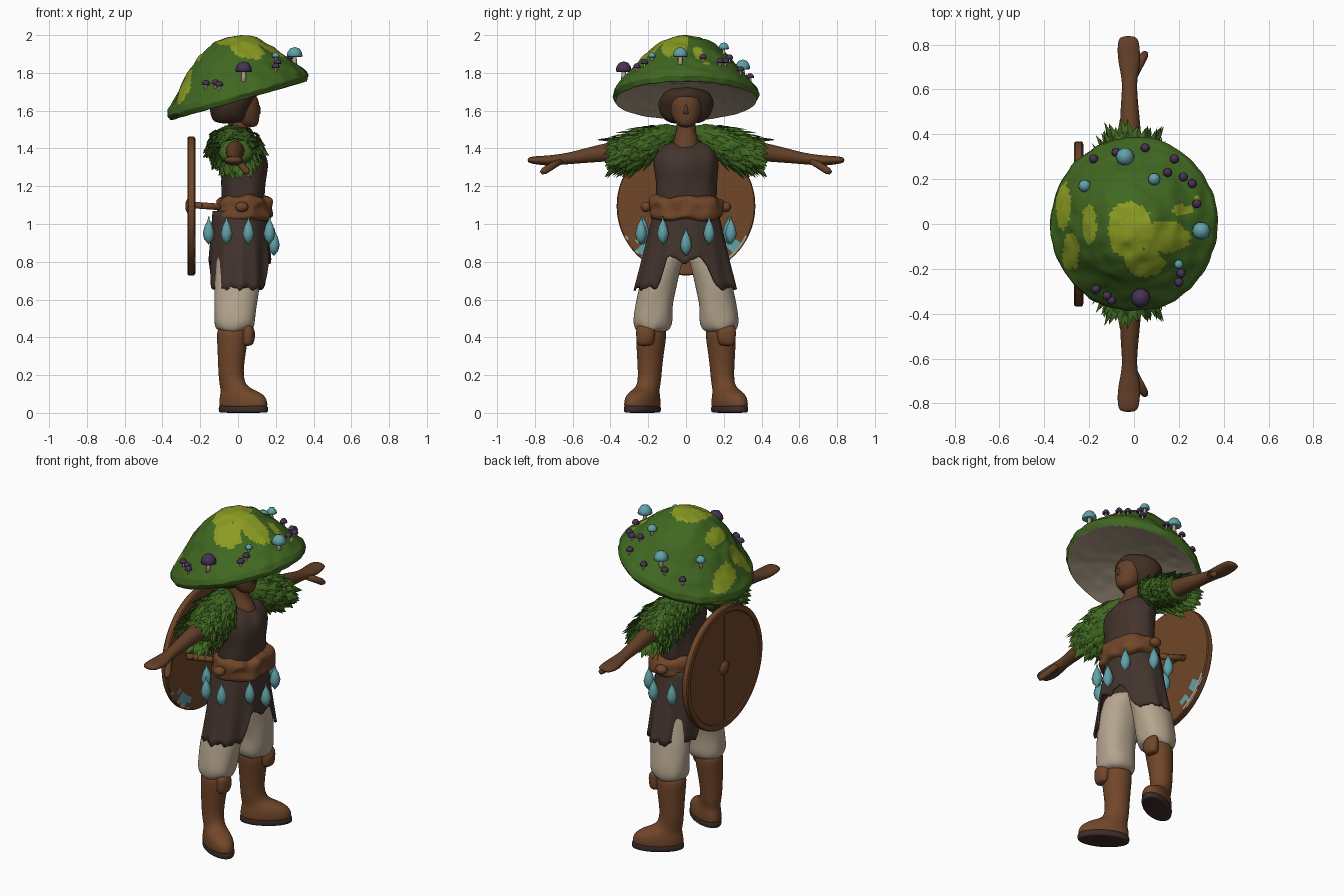
import bpy, bmesh, math, random
from mathutils import Vector, Matrix, noise
from mathutils.bvhtree import BVHTree

random.seed(4)
if "Cube" in bpy.data.objects:
    bpy.data.objects.remove(bpy.data.objects["Cube"])


def material(name, r, g, b):
    m = bpy.data.materials.new(name)
    m.use_nodes = True
    m.diffuse_color = (r, g, b, 1)
    m.node_tree.nodes["Principled BSDF"].inputs["Base Color"].default_value = (r, g, b, 1)
    return m


MOSS = material("moss green", .052, .137, .015)
LIME = material("lime moss", .26, .33, .016)
CREAM = material("cream cloth", .47, .38, .275)
SKIN = material("brown skin", .128, .052, .021)
LEATHER = material("leather", .165, .062, .022)
CLOTH = material("dark cloth", .056, .034, .026)
TEAL = material("teal", .12, .36, .39)
PURPLE = material("purple", .062, .032, .09)
HAIR = material("dark hair", .05, .027, .016)
SOLE = material("dark sole", .043, .027, .022)


def finish(name, bm, mats, mirror=False, subsurf=0, smooth=True):
    bmesh.ops.recalc_face_normals(bm, faces=bm.faces[:])
    mesh = bpy.data.meshes.new(name)
    bm.to_mesh(mesh)
    bm.free()
    for m in mats:
        mesh.materials.append(m)
    ob = bpy.data.objects.new(name, mesh)
    bpy.context.collection.objects.link(ob)
    for p in mesh.polygons:
        p.use_smooth = smooth
    if mirror:
        mod = ob.modifiers.new("mirror", "MIRROR")
        mod.use_axis = (False, True, False)
        mod.use_mirror_merge = False
    if subsurf:
        mod = ob.modifiers.new("subsurf", "SUBSURF")
        mod.levels = mod.render_levels = subsurf
    return ob


def bridge(bm, rings, cap=True):
    n = len(rings[0])
    for a, b in zip(rings, rings[1:]):
        for i in range(n):
            bm.faces.new((a[i], a[(i + 1) % n], b[(i + 1) % n], b[i]))
    if cap:
        bm.faces.new(rings[0])
        bm.faces.new(rings[-1])


def loft(name, rings, mat, along="z", matrix=Matrix(), mirror=False, rough=0, n=16):
    """Rings are x, y, z and two half-widths across the axis."""
    bm = bmesh.new()
    loops = []
    for x, y, z, a, b in rings:
        loop = []
        for i in range(n):
            t = math.tau * i / n
            u, v = a * math.cos(t), b * math.sin(t)
            p = Vector((x + u, y + v, z) if along == "z" else (x + u, y, z + v))
            p += noise.noise_vector(p * 14) * rough
            loop.append(bm.verts.new(matrix @ p))
        loops.append(loop)
    bridge(bm, loops)
    return finish(name, bm, [mat], mirror, 2)


def lathe(name, profile, mat, loc, direction=(0, 0, 1), scale=1, n=10, mirror=False, smooth=True):
    rot = Vector(direction).to_track_quat("Z", "Y").to_matrix().to_4x4()
    m = Matrix.Translation(loc) @ rot @ Matrix.Scale(scale, 4)
    bm = bmesh.new()
    bridge(bm, [[bm.verts.new(m @ Vector((r * math.cos(math.tau * i / n), r * math.sin(math.tau * i / n), h)))
                 for i in range(n)] for r, h in profile])
    return finish(name, bm, [mat], mirror, 0, smooth)


def blob(name, loc, size, mat, mirror=False):
    bm = bmesh.new()
    bmesh.ops.create_uvsphere(bm, u_segments=16, v_segments=10, radius=1,
                              matrix=Matrix.Translation(loc) @ Matrix.Diagonal((*size, 1)))
    return finish(name, bm, [mat], mirror)


def bar(name, a, b, r, mat, mirror=False):
    d = Vector(b) - Vector(a)
    lathe(name, [(r, 0), (r, d.length * .85), (r * .6, d.length)], mat, a, d, mirror=mirror)


# Boots, soles, knee flaps and trousers
foot = Matrix.Translation((-.04, .19, 0)) @ Matrix.Rotation(math.radians(31), 4, "Z")
loft("sole", [(.08, 0, z, a, b) for z, a, b in ((0, .14, .066), (.004, .15, .075), (.035, .15, .077), (.04, .14, .066))],
     SOLE, matrix=foot, mirror=True)
loft("boot", [(.08, 0, .025, .14, .072), (.08, 0, .04, .147, .076), (.078, 0, .08, .142, .074),
              (.062, 0, .11, .118, .066), (.025, 0, .132, .083, .058), (.006, 0, .17, .07, .06),
              (.002, 0, .24, .07, .064), (.006, -.006, .34, .08, .074),
              (.006, -.012, .42, .088, .082), (.006, -.012, .46, .08, .07)], LEATHER, matrix=foot, mirror=True)
loft("knee_flap", [(.05, .215, .355, .02, .03), (.052, .215, .37, .034, .046), (.056, .215, .41, .036, .052),
                   (.054, .215, .45, .034, .05), (.05, .215, .465, .02, .035)], LEATHER, mirror=True, rough=.006)
loft("trouser_leg", [(-.02, .175, .425, .08, .076), (-.018, .175, .45, .106, .099), (-.016, .177, .49, .113, .108),
                     (-.012, .168, .57, .114, .1), (-.004, .152, .66, .12, .105), (0, .13, .76, .12, .103),
                     (0, .09, .9, .12, .1)], CREAM, mirror=True, rough=.014)

# Tunic, neck and arms
loft("tunic", [(.03, 0, 1.05, .12, .17), (.025, 0, 1.2, .115, .158), (.035, 0, 1.3, .128, .172),
               (.02, 0, 1.38, .122, .175), (-.01, 0, 1.44, .075, .12)], CLOTH, rough=.018, n=28)
loft("neck", [(.02, 0, 1.37, .1, .07), (.015, 0, 1.42, .093, .075), (.005, 0, 1.465, .065, .06),
              (0, 0, 1.5, .054, .05), (0, 0, 1.58, .052, .05)], SKIN)
loft("arm", [(-.01, .12, 1.42, .06, .06), (-.015, .3, 1.395, .055, .055), (-.015, .42, 1.38, .046, .05),
             (-.02, .5, 1.368, .043, .043), (-.02, .62, 1.347, .031, .031), (-.02, .68, 1.34, .042, .029),
             (-.022, .74, 1.335, .052, .027), (-.025, .8, 1.338, .05, .022), (-.025, .84, 1.338, .04, .014)],
     SKIN, "y", mirror=True)
bar("thumb", (0, .665, 1.335), (.052, .765, 1.272), .019, SKIN, True)

# Skirt with a jagged hem, low round the hips and open over the legs
bm = bmesh.new()
cols, rows = 96, 12
loops = []
for j in range(rows + 1):
    k, loop = j / rows, []
    for i in range(cols):
        t = math.tau * i / cols
        start, span = (.32, .33) if math.cos(t) > 0 else (.12, .3)
        s = min(1, max(0, (abs(math.sin(t)) - start) / span))
        hem = .825 - .165 * s * s * (3 - 2 * s) - .035 * max(0, 1 - abs(math.sin(t)) * 4)
        hem += .007 * math.sin(t * 13) + .005 * math.sin(t * 29)
        fold = 1 + .03 * k * math.sin(t * 11)
        loop.append(bm.verts.new((.01 + (.145 + .018 * k) * fold * math.cos(t),
                                  (.17 + .1 * k) * fold * math.sin(t), 1.07 + (hem - 1.07) * k)))
    loops.append(loop)
bridge(bm, loops, False)
skirt = finish("skirt", bm, [CLOTH])
skirt.modifiers.new("thickness", "SOLIDIFY").thickness = .012

# Wrapped sash with side knots
loft("sash", [(.035, 0, 1.01, .135, .17), (.035, 0, 1.04, .158, .195), (.035, 0, 1.075, .148, .186),
              (.035, 0, 1.12, .158, .205), (.03, 0, 1.16, .13, .17)], LEATHER, rough=.03, n=40)
blob("sash_knot", (.02, .21, 1.09), (.035, .03, .028), LEATHER, True)

# Hanging drop charms
drop = [(.003, .02), (.006, 0), (.021, -.03), (.031, -.07), (.024, -.1), (.002, -.128)]
for deg in (0, 30, -30, 76, -76, 114, -114, 160, -160):
    t = math.radians(deg)
    lathe("drop_charm", drop, TEAL, (.012 + .178 * math.cos(t), .245 * math.sin(t), .96 if deg == 0 else 1.02), n=8)

# Leaf mantle: a soft base covered with overlapping folded leaves
mantle = [(-.08, 0, 1.475, .035, .04), (-.03, .09, 1.47, .09, .055), (-.015, .17, 1.435, .125, .085),
          (-.01, .26, 1.4, .128, .095), (-.01, .34, 1.385, .105, .075), (-.01, .37, 1.38, .05, .045)]
loft("mantle_base", mantle, MOSS, "y", mirror=True)
bm = bmesh.new()
for row in range(11):
    f = .3 + row / 10 * 4.0
    k = int(f)
    x, y, z, a, b = Vector(mantle[k]).lerp(Vector(mantle[k + 1]), f - k)
    for i in range(19):
        t = math.tau * (i + row % 2 * .5 + random.uniform(-.35, .35)) / 19
        radial = Vector((math.cos(t), 0, math.sin(t)))
        root = Vector((x + a * .97 * radial.x, y, z + b * .97 * radial.z))
        d = (radial * random.uniform(.1, .45) + Vector((0, .65, -.4))).normalized()
        side = d.cross(radial).normalized() * random.uniform(.02, .028)
        size = random.uniform(.075, .125)
        mid = root + d * size * .5
        v = [bm.verts.new(p) for p in (root, mid + side, root + d * size, mid - side, mid + radial * .009)]
        for q in range(4):
            bm.faces.new((v[q], v[(q + 1) % 4], v[4]))
finish("mantle_leaves", bm, [MOSS], True, smooth=False)

# Head, nose and hair
loft("head", [(.06, 0, 1.51, .04, .035), (.05, 0, 1.545, .064, .065), (.025, 0, 1.6, .092, .088),
              (.015, 0, 1.65, .1, .09), (0, 0, 1.7, .09, .085)], SKIN)
lathe("nose", [(.017, 0), (.011, .025), (.004, .045)], SKIN, (.104, 0, 1.585), (.2, 0, 1))
loft("hair", [(-.045, 0, 1.53, .07, .08), (-.045, 0, 1.56, .1, .125), (-.04, 0, 1.62, .115, .152),
              (-.03, 0, 1.67, .125, .145), (-.02, 0, 1.705, .12, .11), (-.02, 0, 1.73, .07, .06)],
     HAIR, rough=.012, n=24)

# Mushroom cap hat: mossy dome with lime patches and a pale underside
dome = [(.004, .312), (.08, .302), (.155, .267), (.235, .195), (.293, .125), (.345, .067), (.378, .03),
        (.388, 0), (.372, -.028)]
under = [(.34, -.02), (.25, 0), (.12, .02), (.004, .03)]
patches = [(-.02, -.02, .1, .12), (.13, -.06, .13, .07), (.05, -.17, .09, .06), (-.315, .08, .032, .1),
           (-.2, 0, .03, .095), (-.28, -.12, .04, .08), (.22, .06, .045, .025), (.28, .1, .02, .02)]
tilt = Matrix.Translation((0, 0, 1.68)) @ Matrix.Rotation(math.radians(-16), 4, "Y")
pts = [Vector(p) for p in dome + under]
fine = [a.lerp(b, s / 6) for a, b in zip(pts, pts[1:]) for s in range(6)] + [pts[-1]]
bm = bmesh.new()
loops = []
for idx, (r, h) in enumerate(fine):
    loop = []
    top = idx < 48
    for i in range(112):
        t = math.tau * i / 112
        p = Vector((r * math.cos(t) + .09 * max(0, h) * top, r * math.sin(t), h))
        p += noise.noise_vector(p * 16) * (.008 if top else .003)
        loop.append(bm.verts.new(tilt @ p))
    loops.append(loop)
bridge(bm, loops)
for k, face in enumerate(bm.faces):
    c = face.calc_center_median()
    w = noise.noise(c * 14) * .4 + noise.noise(c * 35) * .2
    if 48 <= k // 112 < len(fine):
        face.material_index = 2
    elif any(((c.x - x) / a) ** 2 + ((c.y - y) / b) ** 2 < 1 + w for x, y, a, b in patches):
        face.material_index = 1
tree = BVHTree.FromBMesh(bm)
finish("hat", bm, [MOSS, LIME, CREAM])

# Little mushrooms on the hat: a few tall leaning ones and many small buds
cap = [(.05, 1.05), (.3, .97), (.48, .72), (.52, .45), (.4, .4), (.1, .5)]
stem = [(.2, -.25), (.14, .2), (.13, .55)]
sprouts = [(TEAL, .08, [(-.04, .3), (.3, -.03)]), (TEAL, .055, [(-.22, .17), (.09, .2)]), (TEAL, .04, [(.2, -.18)]),
           (PURPLE, .085, [(.03, -.33)]),
           (PURPLE, .04, [(.15, .23), (.05, .34), (.18, .29), (-.18, .29), (-.08, .32), (.26, .18), (.22, .21),
                          (.2, -.26), (-.12, -.32), (-.17, -.29), (.21, -.22), (-.1, -.34), (.28, .09)])]
for mat, size, spots in sprouts:
    for x, y in spots:
        hit, normal, _, _ = tree.ray_cast(Vector((x, y, 3)), Vector((0, 0, -1)))
        if hit:
            root = hit if size > .06 else hit - normal * size * .3
            lathe("mushroom_stem", stem, CREAM, root, normal, size, 8)
            lathe("mushroom_cap", cap, mat, root, normal, size, 10)

# Round shield on the back, with worn paint inside, a seam, boss and straps
shield = lathe("shield", [(.01, 0), (.2, 0), (.29, 0), (.325, 0), (.35, 0), (.362, .002), (.367, .008), (.367, .036),
                          (.362, .042), (.335, .042), (.33, .036), (.24, .036), (.01, .036)],
               LEATHER, (-.225, 0, 1.095), (-1, 0, 0), n=96, smooth=False)
shield.data.materials.append(TEAL)
shield.data.materials.append(CREAM)
for p in shield.data.polygons:
    c = p.center
    edge = math.hypot(c.y, c.z - 1.095)
    if p.normal.x > .3 and edge > .3 and c.z < .93 and noise.noise(c * 25) > -.15:
        p.material_index = 1 if c.z > .82 and edge < .345 else 2 if c.z > .78 and edge > .345 else 0
lathe("shield_boss", [(.045, 0), (.04, .012), (.02, .022), (.002, .024)], LEATHER, (-.255, 0, 1.095), (-1, 0, 0), n=16)
bm = bmesh.new()
bmesh.ops.create_cube(bm, size=1, matrix=Matrix.Translation((-.261, 0, 1.095)) @ Matrix.Diagonal((.002, .003, .64, 1)))
finish("shield_seam", bm, [HAIR], smooth=False)
bar("shield_strap", (-.23, .17, 1.1), (-.09, .1, 1.09), .018, LEATHER, True)
bar("shield_grip", (-.2, -.17, 1.1), (-.2, .17, 1.1), .014, LEATHER)
